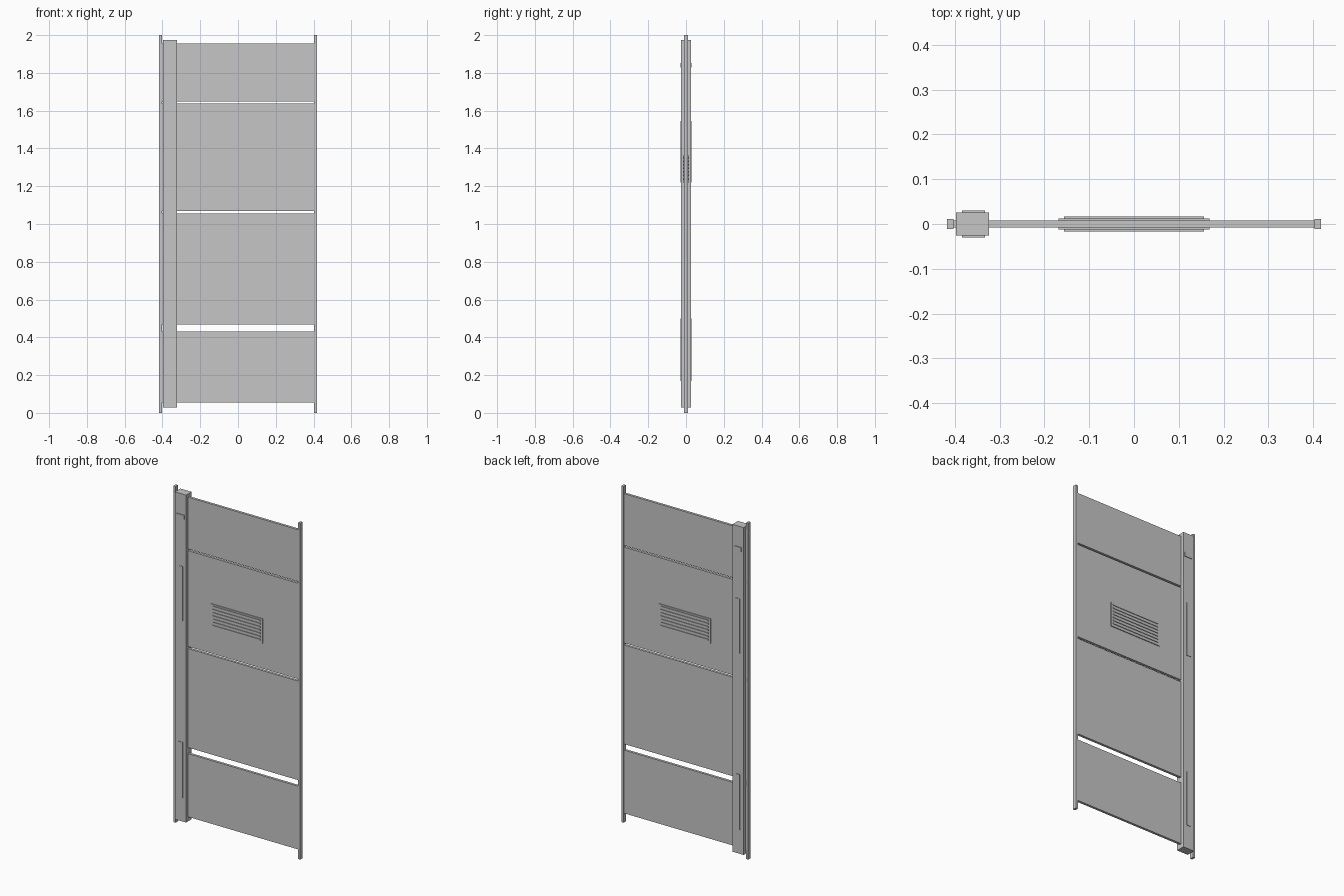
import bpy
import bmesh
from mathutils import Matrix, Vector

if "Cube" in bpy.data.objects:
    bpy.data.objects.remove(bpy.data.objects["Cube"])

grey = bpy.data.materials.new("plain_grey")
grey.diffuse_color = (0.565, 0.565, 0.565, 1)
grey.use_nodes = True
grey.node_tree.nodes["Principled BSDF"].inputs["Base Color"].default_value = grey.diffuse_color


def boxes(name, ranges):
    """One object made of boxes, each given as (x0, x1, half_depth, z0, z1)."""
    bm = bmesh.new()
    for x0, x1, hy, z0, z1 in ranges:
        size = Vector((x1 - x0, 2 * hy, z1 - z0))
        centre = Vector(((x0 + x1) / 2, 0, (z0 + z1) / 2))
        bmesh.ops.create_cube(bm, size=1, matrix=Matrix.Translation(centre) @ Matrix.Diagonal(size).to_4x4())
    mesh = bpy.data.meshes.new(name)
    bm.to_mesh(mesh)
    bm.free()
    mesh.materials.append(grey)
    obj = bpy.data.objects.new(name, mesh)
    bpy.context.collection.objects.link(obj)
    return obj


# Thin upright rails at both sides
boxes("left_rail", [(-0.417, -0.403, 0.0115, 0, 2)])
boxes("right_rail", [(0.403, 0.417, 0.0115, 0, 2)])

# Four flat panels with open gaps between them
for name, z0, z1 in [("bottom_panel", 0.055, 0.431), ("lower_panel", 0.467, 1.056),
                     ("upper_panel", 1.068, 1.638), ("top_panel", 1.648, 1.956)]:
    boxes(name, [(-0.403, 0.403, 0.0075, z0, z1)])

# Deep column beside the left rail
boxes("column", [(-0.397, -0.324, 0.026, 0.028, 1.975)])

# Raised strips and latch plate, showing on both faces of the column
boxes("lower_strip", [(-0.373, -0.345, 0.029, 0.17, 0.50)])
boxes("upper_strip", [(-0.373, -0.345, 0.029, 1.22, 1.545)])
boxes("latch_plate", [(-0.384, -0.333, 0.030, 1.828, 1.853)])

# Vent: backing plate and horizontal slats, on both faces
boxes("vent_plate", [(-0.169, 0.169, 0.0125, 1.218, 1.365)])
boxes("vent_slats", [(-0.156, 0.156, 0.0165, 1.234 + i * 0.019, 1.242 + i * 0.019)
                     for i in range(7)])
